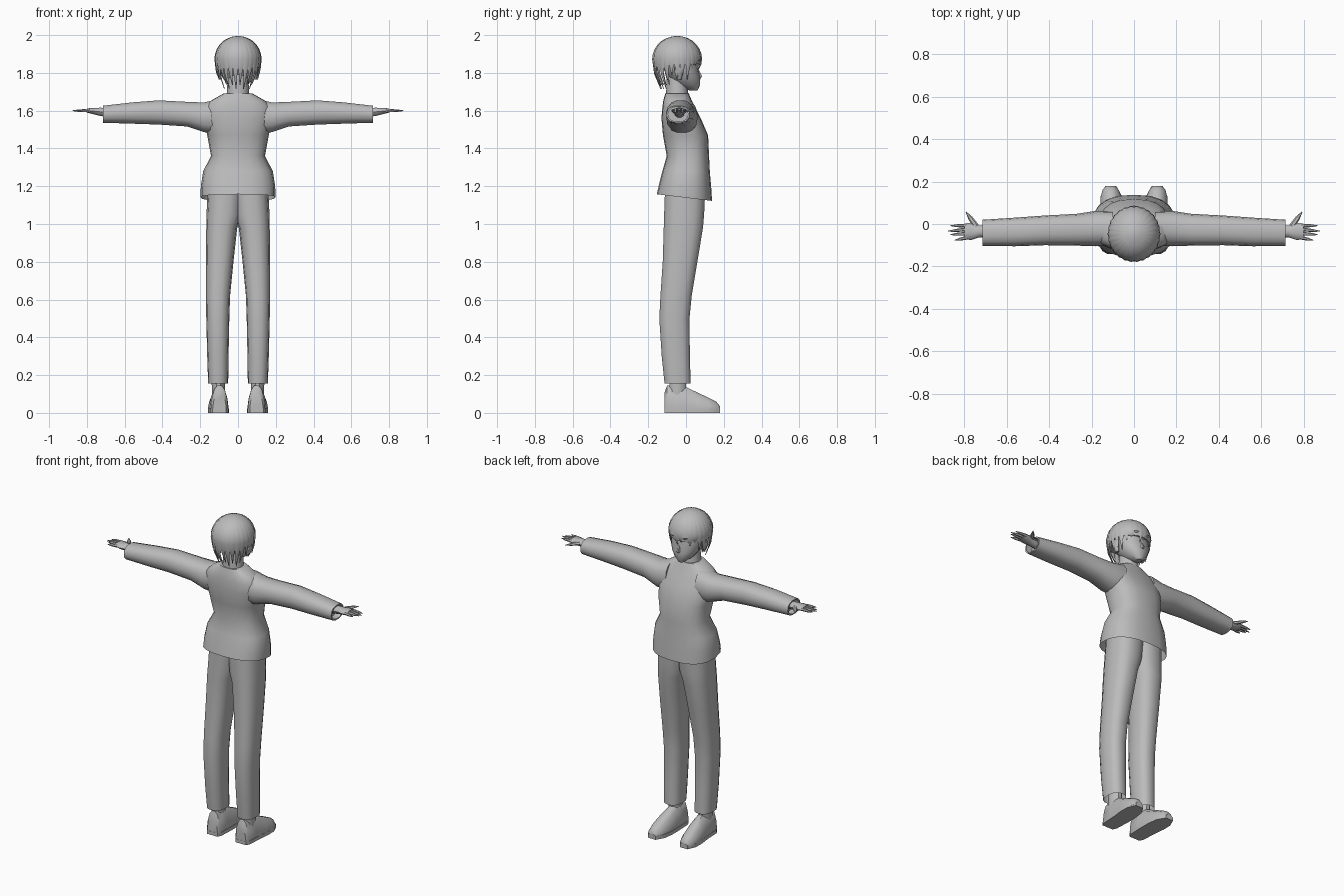
import bpy, bmesh, math
from mathutils import Vector

cube = bpy.data.objects.get("Cube")
if cube:
    bpy.data.objects.remove(cube)

grey = bpy.data.materials.new("plain grey")
grey.use_nodes = True
tone = (0.5, 0.5, 0.5, 1)
grey.diffuse_color = tone
grey.node_tree.nodes["Principled BSDF"].inputs["Base Color"].default_value = tone

X, Y, Z = Vector((1, 0, 0)), Vector((0, 1, 0)), Vector((0, 0, 1))


def ring(center, u, v, sides=16, power=1.0):
    """Closed rounded outline; a power below 1 makes it boxier."""
    pts = []
    for i in range(sides):
        a = 2 * math.pi * i / sides
        c, s = math.cos(a), math.sin(a)
        pts.append(Vector(center) + u * math.copysign(abs(c) ** power, c)
                   + v * math.copysign(abs(s) ** power, s))
    return pts


def loft(name, rings, caps=(True, True), angle=40):
    """Skin a series of rings into one object."""
    bm = bmesh.new()
    rows = [[bm.verts.new(p) for p in r] for r in rings]
    n = len(rows[0])
    for a, b in zip(rows, rows[1:]):
        for i in range(n):
            bm.faces.new((a[i], a[(i + 1) % n], b[(i + 1) % n], b[i]))
    for use, row in zip(caps, (rows[0], rows[-1])):
        if use:
            bm.faces.new(row)
    bmesh.ops.recalc_face_normals(bm, faces=bm.faces)
    mesh = bpy.data.meshes.new(name)
    bm.to_mesh(mesh)
    bm.free()
    mesh.materials.append(grey)
    obj = bpy.data.objects.new(name, mesh)
    bpy.context.collection.objects.link(obj)
    bpy.ops.object.select_all(action="DESELECT")
    obj.select_set(True)
    bpy.context.view_layer.objects.active = obj
    bpy.ops.object.shade_smooth_by_angle(angle=math.radians(angle))
    return obj


def upright(sections, sides=16, power=1.0, tilt=0):
    """Rings stacked in z from (z, x low, x high, y back, y front)."""
    return [ring(((x0 + x1) / 2, (y0 + y1) / 2, z), X * (x1 - x0) / 2,
                 (Y - Z * tilt * (k == 0)) * (y1 - y0) / 2, sides, power)
            for k, (z, x0, x1, y0, y1) in enumerate(sections)]


def tube(name, path, u, v, sizes, sides=6):
    return loft(name, [ring(p, u * a, v * b, sides) for p, (a, b) in zip(path, sizes)])


def flip(rings, side):
    return [[Vector((p.x * side, p.y, p.z)) for p in r] for r in rings]


# Sweater body, open at the slanted hem
body = [(1.14, .198, -.155, .138), (1.20, .197, -.145, .133), (1.28, .184, -.125, .126),
        (1.36, .143, -.102, .122), (1.47, .163, -.122, .117), (1.56, .182, -.13, .078),
        (1.62, .178, -.125, .048), (1.655, .14, -.12, .03), (1.69, .078, -.11, .015)]
loft("sweater_body", upright([(z, -w, w, b, f) for z, w, b, f in body], 20, .8, .12),
     caps=(False, True))

# Neck
loft("neck", upright([(1.62, -.075, .075, -.11, .03), (1.70, -.058, .058, -.105, .01),
                      (1.80, -.055, .055, -.10, .01)], 12))

# Face with a pointed chin, and a nose
face = [(1.708, .018, .015, .062), (1.735, .052, -.05, .074), (1.775, .082, -.09, .076),
        (1.82, .098, -.12, .066), (1.87, .104, -.14, .066), (1.93, .09, -.13, .05)]
loft("face", upright([(z, -w, w, b, f) for z, w, b, f in face], 16, .9))
loft("nose", upright([(1.772, -.012, .012, .06, .078), (1.782, -.011, .011, .06, .088),
                      (1.815, -.005, .005, .05, .07)], 6))

# Hair cap and its overlapping locks
MID = Vector((0, -.047, 1.872))
cap = []
for k in range(8):
    t = math.radians(4 + k * 14)
    cap.append(ring(MID + Z * .124 * math.cos(t), X * .117 * math.sin(t),
                    Y * .126 * math.sin(t), 24))
loft("hair_cap", cap)
LOCKS = 26
for i in range(LOCKS):
    a = 2 * math.pi * i / LOCKS
    out = Vector((math.cos(a), math.sin(a), 0))
    across = Vector((-out.y, out.x, 0))
    front = out.y
    tip = 1.735 - .02 * (i % 2)
    if front > -.4:
        tip = 1.765 + .02 * (i % 2)
    if front > .55:
        tip = 1.815 + .022 * (i % 3)
    path, sizes = [], []
    for k in range(7):
        t = math.radians(12 + k * 13)
        path.append(MID + Vector((out.x * .119 * math.sin(t), out.y * .127 * math.sin(t),
                                  .122 * math.cos(t))))
        sizes.append((.005 + .016 * math.sin(t), .006))
    for f in (.5, 1):
        shrink = 1 - (.32 if front < -.4 else .13) * f ** 2
        path.append(MID + Vector((out.x * .119 * shrink, out.y * .128 * shrink,
                                  (tip - MID.z) * f)))
        sizes.append((.017 - .015 * f, .007 - .005 * f))
    tube("hair_lock", path, across, out, sizes, 4)

for side, word in ((1, "left"), (-1, "right")):
    # Ears
    loft(word + "_ear", flip(upright([(1.765, .085, .10, -.05, -.025), (1.80, .09, .116, -.06, -.015),
                                      (1.83, .09, .12, -.06, -.01)], 8), side))

    # Sleeve: (x, z low, z high, y back, y front)
    sleeve = [(.10, 1.47, 1.665, -.10, .06), (.18, 1.485, 1.645, -.105, .062),
              (.27, 1.515, 1.648, -.102, .048), (.42, 1.525, 1.656, -.10, .04),
              (.56, 1.53, 1.645, -.105, .03), (.715, 1.535, 1.627, -.104, .02)]
    rings = [ring((x, (b + f) / 2, (lo + hi) / 2), Y * (f - b) / 2, Z * (hi - lo) / 2, 14, .85)
             for x, lo, hi, b, f in sleeve]
    mid = Vector((.715, -.042, 1.581))
    rings += [[mid + (p - mid) * .85 - X * d for p in rings[-1]] for d in (0, .04)]
    loft(word + "_sleeve", flip(rings, side))

    # Palm, fingers and thumb
    palm = [(.66, .028, .026), (.73, .028, .023), (.765, .04, .017), (.80, .038, .012)]
    loft(word + "_palm", flip([ring((x, -.035, 1.587 + .1 * (x - .66)), Y * w, Z * h, 10)
                               for x, w, h in palm], side))
    fingers = [(.79, -.008, .865, -.008), (.795, -.026, .877, -.034),
               (.795, -.046, .866, -.05), (.785, -.064, .846, -.077),
               (.745, -.01, .793, .058)]
    for x0, y0, x1, y1 in fingers:
        base, end = Vector((x0 * side, y0, 1.60)), Vector((x1 * side, y1, 1.60))
        across = Z.cross(end - base).normalized()
        w = .009 if y1 < .03 else .014
        tube(word + "_finger", [base, base.lerp(end, .55), end], across, Z,
             [(w, .010), (w * .8, .008), (.002, .002)])

    # Trouser leg, open at the cuff around the ankle
    leg = [(.155, .052, .158, -.115, .026), (.30, .050, .163, -.13, .022),
           (.50, .046, .168, -.143, .02), (.62, .042, .170, -.137, .032),
           (.80, .024, .170, -.125, .062), (.98, .004, .168, -.12, .092),
           (1.05, -.02, .167, -.118, .098), (1.22, -.03, .158, -.112, .106)]
    loft(word + "_trouser_leg", flip(upright(leg, 14, .8), side), caps=(False, True))
    loft(word + "_ankle", flip(upright([(.08, .068, .138, -.09, .0), (.22, .07, .14, -.09, .005)], 10),
                               side))

    # Shoe: (y, x centre, half width, height), flat underneath
    shoe = [(-.113, .098, .034, .11), (-.10, .098, .044, .145), (-.03, .10, .048, .145),
            (.01, .101, .049, .132), (.06, .104, .053, .108), (.12, .108, .05, .08),
            (.16, .11, .038, .06), (.18, .11, .022, .035)]
    rings = []
    for y, cx, w, h in shoe:
        outline = ((-1, 0), (-1.02, .22), (-.92, .5), (-.62, .85), (-.25, 1),
                   (.25, 1), (.62, .85), (.92, .5), (1.02, .22), (1, 0))
        rings.append([Vector((cx + px * w, y, .008 + pz * (h - .008))) for px, pz in outline])
    loft(word + "_shoe", flip(rings, side))
    sole = [(-.114, .036), (-.09, .048), (.0, .052), (.07, .056), (.13, .051), (.18, .026)]
    loft(word + "_sole", flip([[Vector((.099 + .06 * max(y, 0) + px * w, y, pz)) for px, pz in
                                ((-1, 0), (-1, .022), (1, .022), (1, 0))] for y, w in sole], side))
